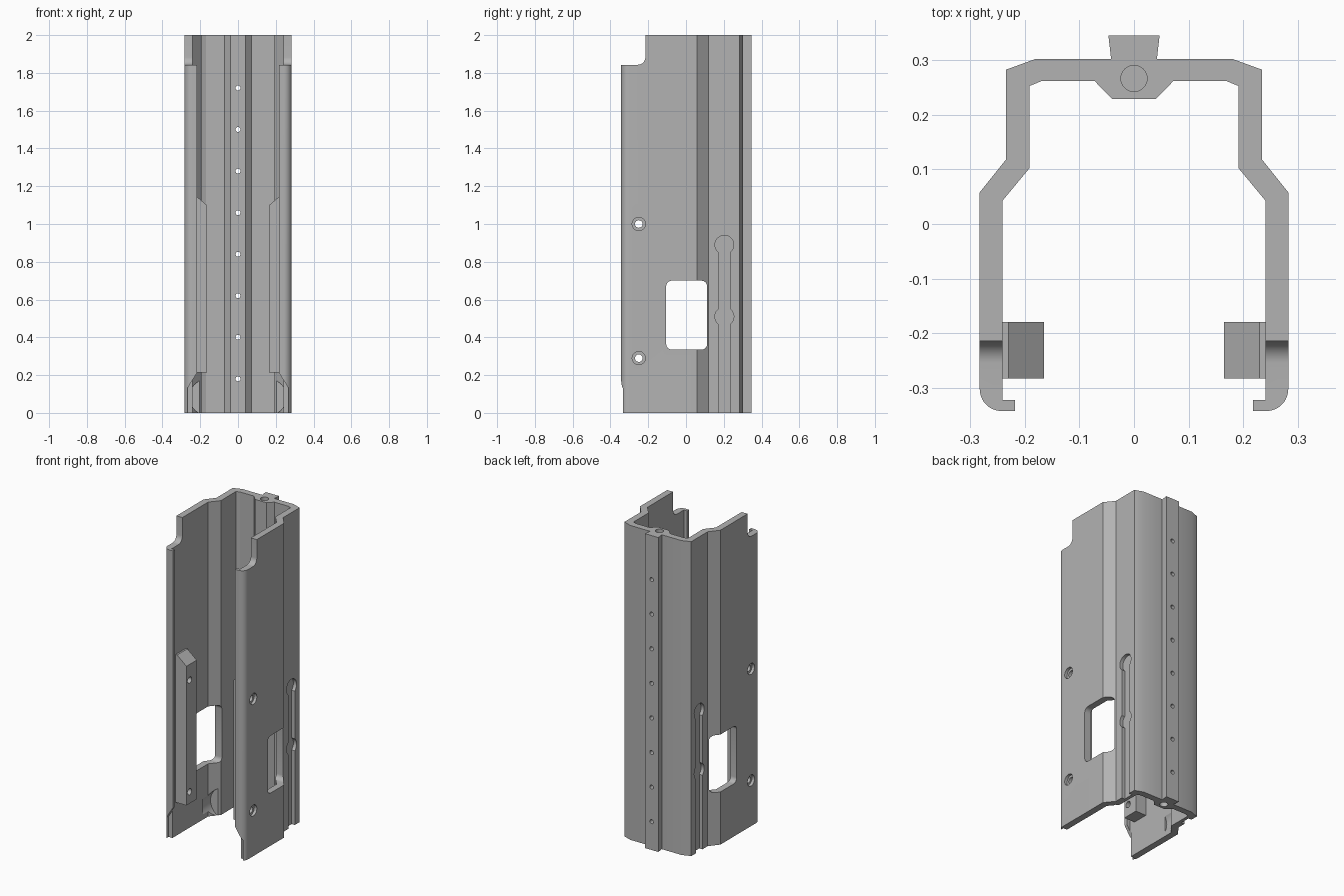
import bpy, bmesh, math
from math import cos, sin, pi

if "Cube" in bpy.data.objects:
    bpy.data.objects.remove(bpy.data.objects["Cube"], do_unlink=True)

grey = bpy.data.materials.new("plain_grey")
grey.use_nodes = True
colour = (0.45, 0.45, 0.45, 1)
grey.diffuse_color = colour
grey.node_tree.nodes["Principled BSDF"].inputs["Base Color"].default_value = colour


def arc(cx, cy, r, start, end, n=10):
    steps = [math.radians(start + (end - start) * i / n) for i in range(n + 1)]
    return [(cx + r * cos(a), cy + r * sin(a)) for a in steps]


def circle(cx, cy, r, n=32):
    return arc(cx, cy, r, 0, 360, n)[:-1]


def box(a, b, c, d):
    return [(a, c), (b, c), (b, d), (a, d)]


def prism(name, points, axis, low, high):
    """Extrude a closed outline along x, y or z."""
    place = {"x": lambda u, v, w: (w, u, v),
             "y": lambda u, v, w: (u, w, v),
             "z": lambda u, v, w: (u, v, w)}[axis]
    bm = bmesh.new()
    rings = [[bm.verts.new(place(u, v, w)) for u, v in points] for w in (low, high)]
    for ring in rings:
        bm.faces.new(ring)
    n = len(points)
    for i in range(n):
        j = (i + 1) % n
        bm.faces.new((rings[0][i], rings[0][j], rings[1][j], rings[1][i]))
    bmesh.ops.recalc_face_normals(bm, faces=bm.faces)
    mesh = bpy.data.meshes.new(name)
    bm.to_mesh(mesh)
    bm.free()
    mesh.materials.append(grey)
    obj = bpy.data.objects.new(name, mesh)
    bpy.context.collection.objects.link(obj)
    return obj


def cut(targets, points, axis, low, high):
    """Subtract a prism from each target and bake the result."""
    cutter = prism("cutter", points, axis, low, high)
    cutter.hide_render = True
    for target in targets:
        mod = target.modifiers.new("cut", "BOOLEAN")
        mod.operation = "DIFFERENCE"
        mod.solver = "EXACT"
        mod.object = cutter
        bpy.context.view_layer.update()
        graph = bpy.context.evaluated_depsgraph_get()
        baked = bpy.data.meshes.new_from_object(target.evaluated_get(graph))
        target.modifiers.clear()
        target.data = baked
    bpy.data.objects.remove(cutter, do_unlink=True)


# Extruded housing with back rib and hooked front lips
half = [(0.047, 0.346), (0.042, 0.303), (0.18, 0.303), (0.235, 0.283),
        (0.235, 0.118), (0.283, 0.058)]
half += arc(0.243, -0.303, 0.04, 0, -90)
half += [(0.218, -0.343), (0.218, -0.323), (0.241, -0.323), (0.241, 0.043),
         (0.192, 0.102), (0.192, 0.253), (0.17, 0.262), (0.072, 0.262), (0.04, 0.229)]
outline = half + [(-x, y) for x, y in reversed(half)]
housing = prism("housing", outline, "z", 0, 2)

# Stepped front at the top
step = [(-0.5, 1.843), (-0.255, 1.843)] + arc(-0.255, 1.883, 0.04, -90, 0)[1:]
step += [(-0.215, 2.1), (-0.5, 2.1)]
cut([housing], step, "x", -0.5, 0.5)

# Side windows with rounded corners
window = (arc(0.082, 0.67, 0.03, 0, 90, 6) + arc(-0.075, 0.67, 0.03, 90, 180, 6)
          + arc(-0.075, 0.365, 0.03, 180, 270, 6) + arc(0.082, 0.365, 0.03, 270, 360, 6))
cut([housing], window, "x", -0.5, 0.5)

# Blind bores in the back spine and the row of small cross holes
for low, high in ((1.75, 2.1), (-0.1, 0.14)):
    cut([housing], circle(0, 0.267, 0.024), "z", low, high)
for i in range(8):
    cut([housing], circle(0, 0.18 + 0.22 * i, 0.013, 20), "y", 0.1, 0.5)

for side, label in ((1, "left"), (-1, "right")):
    def span(a, b):
        return sorted((side * a, side * b))

    def flip(points):
        return [(side * u, v) for u, v in points]

    # Inner mounting rail with sloped top
    rail = prism(label + "_inner_rail",
                 flip([(0.243, 0.215), (0.165, 0.215), (0.165, 1.1),
                       (0.23, 1.155), (0.243, 1.155)]), "y", -0.283, -0.18)

    # Counterbored screw holes
    for z in (0.29, 1.0):
        cut([housing, rail], circle(-0.25, z, 0.02, 24), "x", *span(0.1, 0.4))
        cut([housing], circle(-0.25, z, 0.035), "x", *span(0.265, 0.4))

    # Outer keyhole groove, open at the bottom
    groove = [(0.171, -0.1), (0.235, -0.1)]
    for z in (0.51, 0.89):
        rise = 0.0384
        end = 50.2 if z < 0.6 else 230.2
        groove += [(0.203 + 0.05 * cos(a), z + 0.05 * sin(a))
                   for a in [math.radians(-50.2 + (end + 50.2) * i / 20) for i in range(21)]]
    groove += arc(0.203, 0.51, 0.05, 129.8, 230.2, 12)
    cut([housing], groove, "x", *span(0.213, 0.4))

    # Lip cut away at the bottom
    cut([housing], flip([(0.2, -0.1), (0.268, -0.1), (0.268, 0.13),
                         (0.218, 0.21), (0.2, 0.21)]), "y", -0.4, -0.315)

    # Round relief on the inner slope
    cut([housing], flip(circle(0.155, 0.083, 0.1)), "y", -0.01, 0.088)

# Smooth curved walls while keeping edges sharp
bpy.ops.object.select_all(action="DESELECT")
for obj in bpy.context.collection.objects:
    if obj.type == "MESH" and ("rail" in obj.name or obj.name == "housing"):
        obj.select_set(True)
        bpy.context.view_layer.objects.active = obj
bpy.ops.object.shade_smooth_by_angle(angle=math.radians(20))
